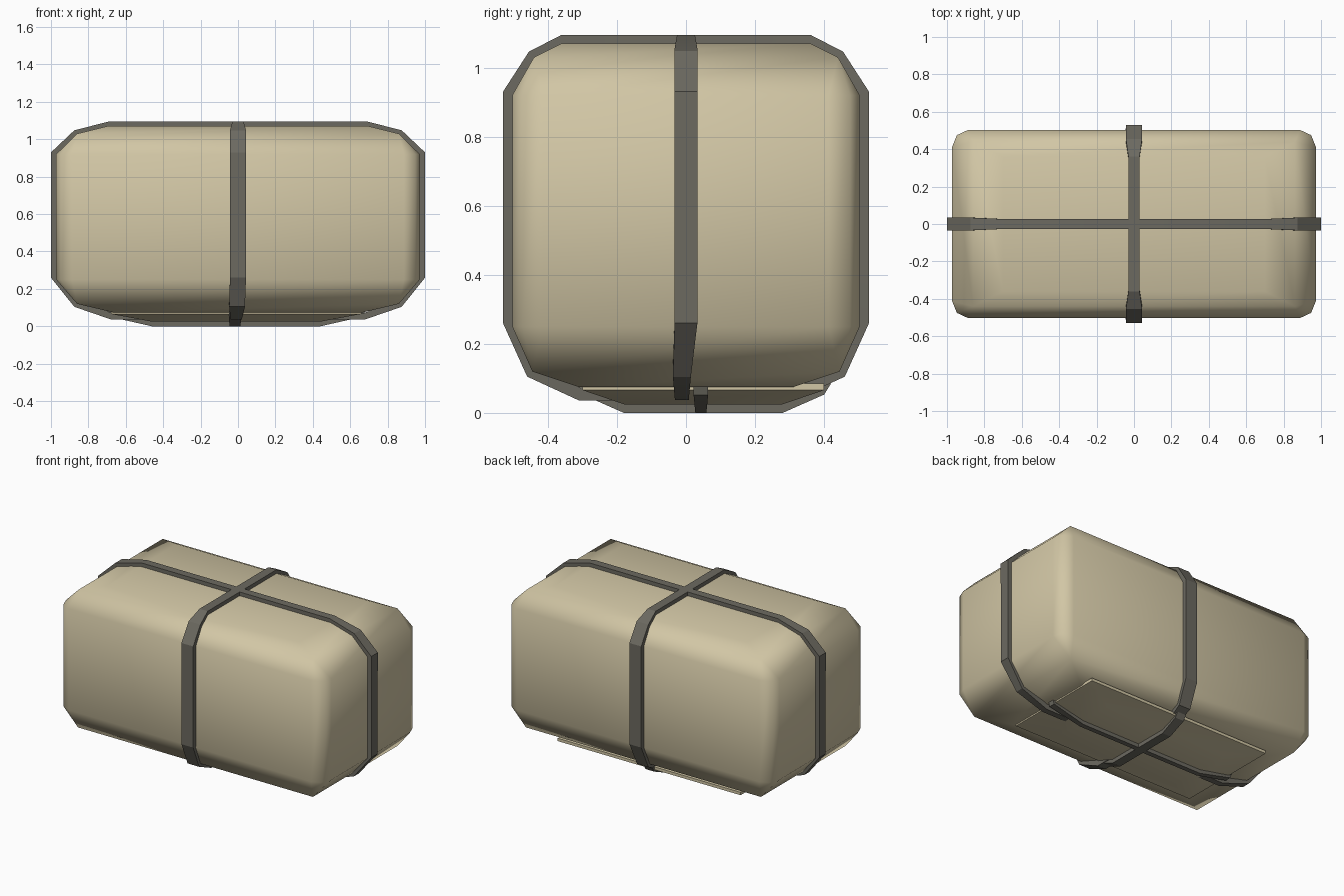
import bpy, bmesh, math
from mathutils import Vector

if "Cube" in bpy.data.objects:
    bpy.data.objects.remove(bpy.data.objects["Cube"])


def mat(name, rgb):
    m = bpy.data.materials.new(name)
    m.diffuse_color = (*rgb, 1)
    m.use_nodes = True
    m.node_tree.nodes["Principled BSDF"].inputs["Base Color"].default_value = m.diffuse_color
    return m


cloth = mat("tan cloth", (0.64, 0.565, 0.375))
band = mat("grey strap", (0.15, 0.143, 0.118))


def finish(bm, name, material, angle):
    bmesh.ops.recalc_face_normals(bm, faces=bm.faces)
    me = bpy.data.meshes.new(name)
    bm.to_mesh(me)
    bm.free()
    me.materials.append(material)
    ob = bpy.data.objects.new(name, me)
    bpy.context.collection.objects.link(ob)
    bpy.ops.object.select_all(action='DESELECT')
    ob.select_set(True)
    bpy.context.view_layer.objects.active = ob
    bpy.ops.object.shade_smooth_by_angle(angle=math.radians(angle))
    return ob


def ring(hx, hy, cut, cx=0, cy=0):
    """Rectangle outline; three points round each corner when cut is set."""
    c = [(hx, hy - .09), (hx - .025, hy - .028), (hx - .085, hy)] if cut else [(hx, hy)] * 3
    pts = c + [(-x, y) for x, y in reversed(c)]
    pts += [(-x, -y) for x, y in c] + [(x, -y) for x, y in reversed(c)]
    return [(x + cx, y + cy) for x, y in pts]


def loft(name, layers, angle, cx=0, cy=0):
    """Skin stacked rings given as (z, half x, half y, cut corners)."""
    bm = bmesh.new()
    rows = [[bm.verts.new((x, y, z)) for x, y in ring(hx, hy, cut, cx, cy)]
            for z, hx, hy, cut in layers]
    n = len(rows[0])
    for a, b in zip(rows, rows[1:]):
        for i in range(n):
            j = (i + 1) % n
            bm.faces.new((a[i], a[j], b[j], b[i]))
    bm.faces.new(rows[0])
    bm.faces.new(rows[-1])
    bmesh.ops.remove_doubles(bm, verts=bm.verts, dist=0.0005)
    return finish(bm, name, cloth, angle)


# wrapped bundle, with a shallow sloping underside
loft("bundle_body", [(.075, .67, .31, False), (.12, .86, .445, False), (.25, .972, .503, True),
                     (.92, .972, .503, True), (1.03, .86, .44, False),
                     (1.07, .70, .36, False)], 42)
# folded flap under the bundle, slightly off centre
loft("bottom_flap", [(.025, .45, .23, False), (.066, .67, .35, False),
                     (.085, .67, .35, False)], 25, -.01, .05)


def strap(name, half, axis, centre=0, depth=.035):
    """Closed band from half a profile of (distance, z, half width, sideways shift)."""
    pts = [(d + centre, z, w, s) for d, z, w, s in half]
    pts += [(-d + centre, z, w, s) for d, z, w, s in reversed(half)]
    n = len(pts)
    bm = bmesh.new()
    rows = []
    for i, (d, z, w, s) in enumerate(pts):
        p = Vector((d, z))
        a = (p - Vector(pts[i - 1][:2])).normalized()
        b = (Vector(pts[(i + 1) % n][:2]) - p).normalized()
        t = (a + b).normalized()
        q = p + Vector((-t.y, t.x)) * depth / max(.6, t.dot(a))
        row = []
        for e, side in ((p, -w), (p, w), (q, w), (q, -w)):
            co = (e.x, side + s, e.y) if axis == 'x' else (side + s, e.x, e.y)
            row.append(bm.verts.new(co))
        rows.append(row)
    for i in range(n):
        a, b = rows[i], rows[(i + 1) % n]
        for k in range(4):
            m = (k + 1) % 4
            bm.faces.new((a[k], a[m], b[m], b[k]))
    return finish(bm, name, band, 20)


# long strap and cross strap around the bundle
strap("long_strap", [(.68, .037, .02, -.012), (.875, .104, .026, -.012), (1.0, .26, .033, 0),
                     (1.0, .93, .034, 0), (.875, 1.048, .034, 0), (.69, 1.095, .026, 0)], 'x')
strap("cross_strap", [(.31, .036, .03, -.01), (.46, .105, .042, -.005), (.53, .26, .043, 0),
                      (.53, .93, .043, 0), (.455, 1.046, .043, 0), (.36, 1.095, .03, 0)], 'y')
# strap ends folded under the flap
strap("long_strap_under", [(.45, 0, .016, .043), (.68, .052, .021, .043),
                           (.69, .085, .021, .043)], 'x', -.01, .025)
strap("cross_strap_under", [(.23, 0, .03, -.016), (.35, .053, .032, -.016),
                            (.37, .085, .032, -.016)], 'y', .05, .025)
